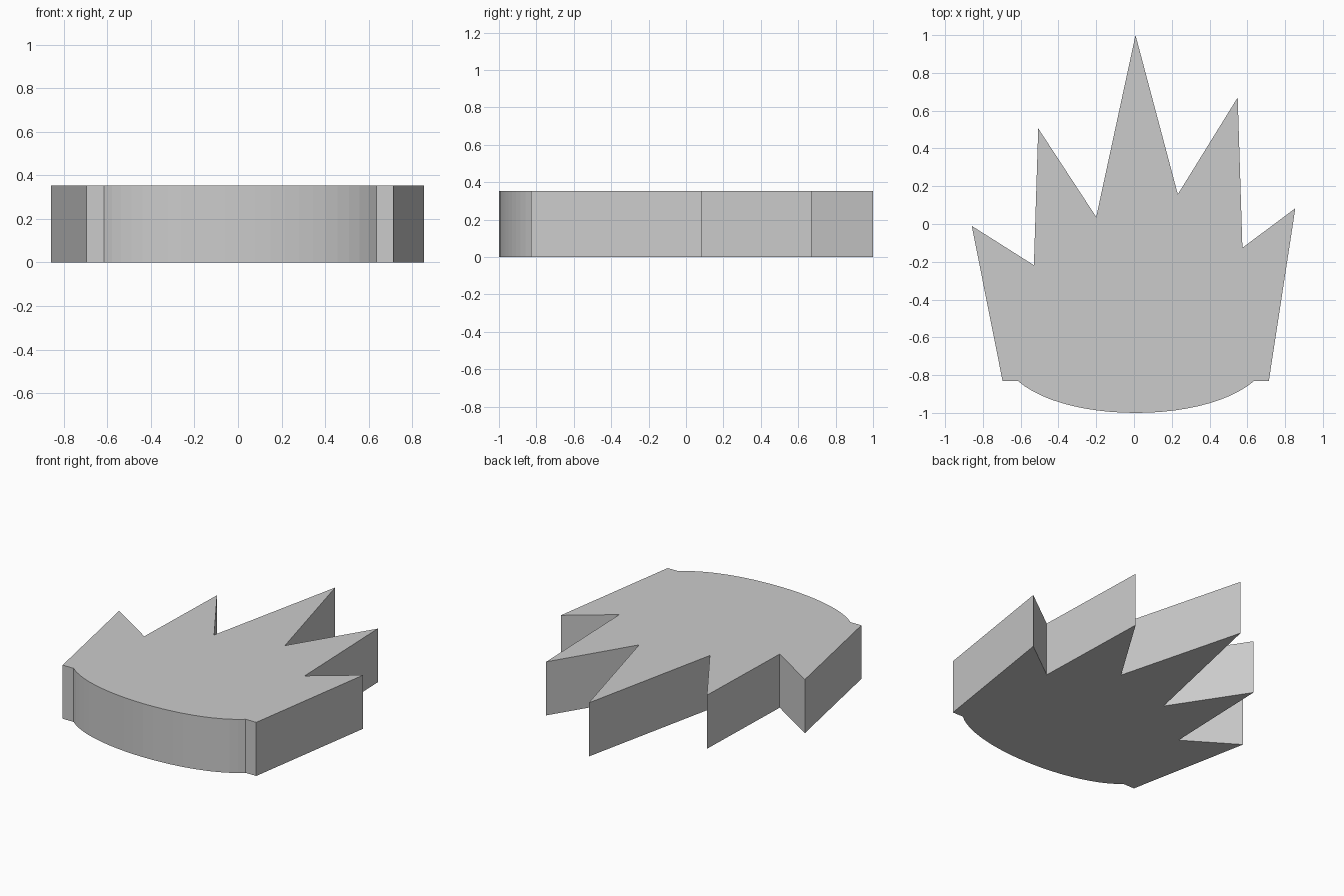
import bpy
import bmesh
from mathutils import Vector
from mathutils.geometry import interpolate_bezier

HEIGHT = 0.353

cube = bpy.data.objects.get("Cube")
if cube:
    bpy.data.objects.remove(cube, do_unlink=True)

# Plain grey material
grey = bpy.data.materials.new("plain_grey")
grey.use_nodes = True
colour = (0.6, 0.6, 0.6, 1.0)
grey.diffuse_color = colour
grey.node_tree.nodes["Principled BSDF"].inputs["Base Color"].default_value = colour


def curve(a, b, c, d, steps=12):
    """Points along one Bezier segment, without its last point."""
    return interpolate_bezier(*(Vector((*p, 0)) for p in (a, b, c, d)), steps)[:-1]


# Spiky upper outline, counter-clockwise from the lower right shoulder
spikes = [
    (0.714, -0.83), (0.854, 0.083), (0.574, -0.126), (0.549, 0.67),
    (0.232, 0.157), (0.008, 1.0), (-0.2, 0.037), (-0.507, 0.506),
    (-0.53, -0.218), (-0.859, -0.01), (-0.696, -0.83),
]

# Bowed lower edge between the two shoulders
left, bottom, right = (-0.616, -0.83), (0.01, -1.0), (0.637, -0.83)
bow = curve(left, (-0.49, -0.94), (-0.25, -1.0), bottom)
bow += curve(bottom, (0.27, -1.0), (0.51, -0.94), right)
outline = [Vector((x, y, 0)) for x, y in spikes] + bow + [Vector((*right, 0))]

# Extrude the outline into a flat-sided slab
bm = bmesh.new()
base = bm.faces.new([bm.verts.new(p) for p in outline])
slab = bmesh.ops.extrude_face_region(bm, geom=[base], use_keep_orig=True)
top = [g for g in slab["geom"] if isinstance(g, bmesh.types.BMVert)]
bmesh.ops.translate(bm, verts=top, vec=(0, 0, HEIGHT))
bmesh.ops.recalc_face_normals(bm, faces=bm.faces)

mesh = bpy.data.meshes.new("spiky_crown_slab")
bm.to_mesh(mesh)
bm.free()
mesh.materials.append(grey)
crown = bpy.data.objects.new("spiky_crown_slab", mesh)
bpy.context.collection.objects.link(crown)
